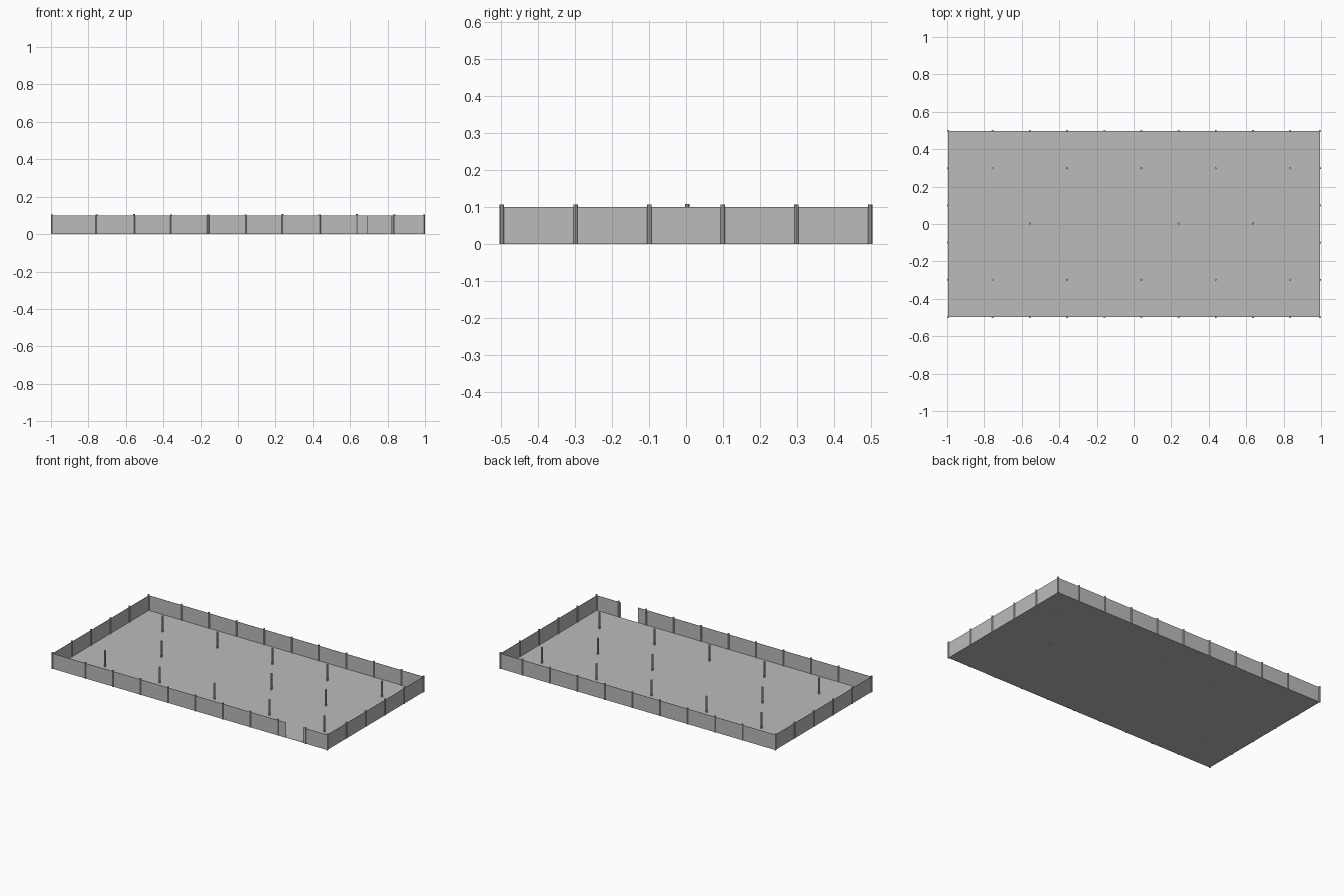
import bpy

cube = bpy.data.objects.get("Cube")
if cube:
    bpy.data.objects.remove(cube, do_unlink=True)

M = 0.0994                 # one metre of the plan in model units
HX, HY = 10 * M, 5 * M     # half length and half width
WALL_H, POST_H = M, 0.106
THIN, RADIUS = 0.002, 0.006

grey = bpy.data.materials.new("plain grey")
grey.use_nodes = True
grey.diffuse_color = (0.5, 0.5, 0.5, 1)
grey.node_tree.nodes["Principled BSDF"].inputs["Base Color"].default_value = (0.5, 0.5, 0.5, 1)


def box(name, x0, x1, y0, y1, z0, z1):
    bpy.ops.mesh.primitive_cube_add(size=1, location=((x0 + x1) / 2, (y0 + y1) / 2, (z0 + z1) / 2))
    ob = bpy.context.object
    ob.name = name
    ob.scale = (x1 - x0, y1 - y0, z1 - z0)
    ob.data.materials.append(grey)


def post(name, x, y, top=POST_H):
    bpy.ops.mesh.primitive_cylinder_add(vertices=8, radius=RADIUS, depth=top, location=(x, y, top / 2))
    ob = bpy.context.object
    ob.name = name
    ob.data.materials.append(grey)


# Floor slab
box("floor", -HX, HX, -HY, HY, 0.0005, THIN)

# Perimeter walls, with a doorway in the front one
t = THIN / 2
box("back_wall", -HX, HX, HY - t, HY + t, 0, WALL_H)
box("left_wall", HX - t, HX + t, -HY, HY, 0, WALL_H)
box("right_wall", -HX - t, -HX + t, -HY, HY, 0, WALL_H)
box("front_wall_long", -HX, 7 * M, -HY - t, -HY + t, 0, WALL_H)
box("front_wall_short", 8.23 * M, HX, -HY - t, -HY + t, 0, WALL_H)

# Posts along the long walls, every two metres
stations = [(-7.6 + 2 * i) * M for i in range(9)]
for side, y in (("front", -HY), ("back", HY)):
    for x in [-HX] + stations + [HX]:
        post(side + "_post", x, y)

# Posts along the short walls
for side, x in (("right", -HX), ("left", HX)):
    for y in (-3, -1, 1, 3):
        post(side + "_post", x, y * M)

# Inner posts: two rows of five and a sparse middle row
for y in (-3 * M, 3 * M):
    for x in stations[::2]:
        post("inner_post", x, y)
for i in (1, 5, 7):
    post("middle_post", stations[i], 0.003, 0.108)
